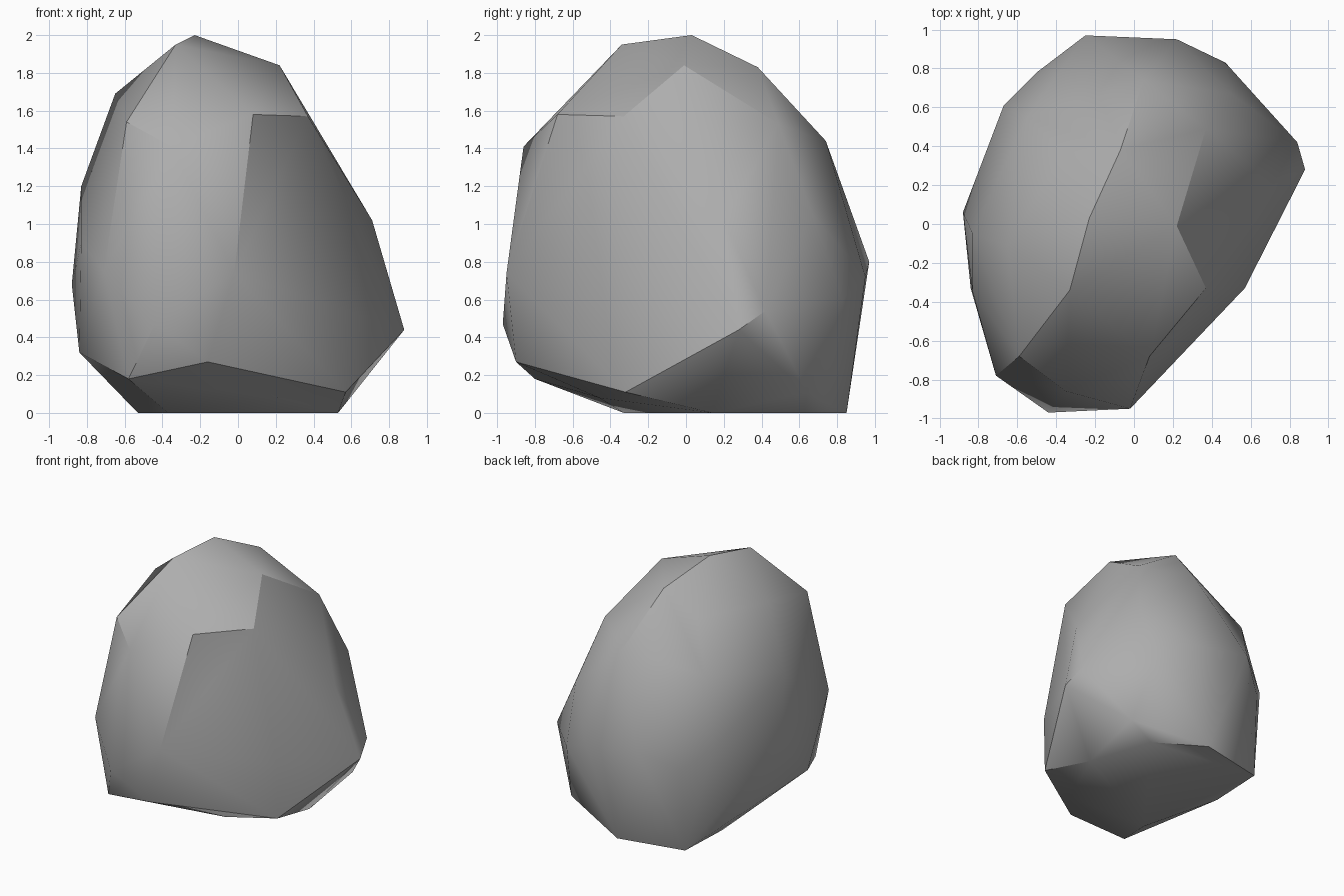
import bpy
import bmesh
import math

default_cube = bpy.data.objects.get("Cube")
if default_cube:
    bpy.data.objects.remove(default_cube, do_unlink=True)


def make_material(name, colour):
    material = bpy.data.materials.new(name)
    material.use_nodes = True
    material.diffuse_color = colour
    shader = material.node_tree.nodes["Principled BSDF"]
    shader.inputs["Base Color"].default_value = colour
    shader.inputs["Roughness"].default_value = 0.9
    return material


# Corners of the boulder, chipped level by level from peak to base
crown = [
    (-.23, .03, 2), (-.33, -.34, 1.95), (-.07, .38, 1.83), (.22, -.01, 1.84),
    (-.65, -.11, 1.69), (-.36, .37, 1.66),
]
shoulder = [
    (.37, .49, 1.53), (.37, -.33, 1.57), (.08, -.68, 1.58), (-.59, -.68, 1.54),
    (-.35, -.86, 1.41), (.05, .74, 1.44), (-.55, .55, 1.33), (-.83, -.05, 1.2),
]
waist = [
    (.71, .2, 1.02), (.5, .67, 1.05), (-.4, -.92, .9), (-.83, -.35, .9),
    (-.25, .97, .8), (-.67, .61, .8), (-.71, -.78, .75), (-.02, -.95, .74),
    (.22, .95, .72), (-.88, .06, .68), (-.5, .78, .65),
]
belly = [
    (.47, .83, .6), (.84, .42, .54), (.57, -.33, .54), (-.44, -.97, .47),
    (.88, .28, .44), (-.84, -.33, .32), (-.16, -.9, .27), (-.58, -.8, .18),
    (.57, -.32, .11), (.56, .64, .11), (.21, -.46, .08),
]
base = [
    (.53, .14, 0), (.37, .63, 0), (.01, .85, 0), (-.51, .74, 0),
    (-.53, .3, 0), (-.37, -.33, 0),
]


def wrap_corners(name, levels, material):
    """Stretch a tight convex skin over every level of corners."""
    bm = bmesh.new()
    for level in levels:
        for corner in level:
            bm.verts.new(corner)
    result = bmesh.ops.convex_hull(bm, input=bm.verts[:])
    # Drop any corner that ended up inside the skin
    loose = {g for g in result["geom_interior"] if isinstance(g, bmesh.types.BMVert)}
    loose.update(v for v in bm.verts if not v.link_faces)
    bmesh.ops.delete(bm, geom=list(loose), context="VERTS")
    # Merge nearly coplanar triangles into broad chipped facets
    bmesh.ops.dissolve_limit(bm, angle_limit=math.radians(3),
                             verts=bm.verts[:], edges=bm.edges[:])
    bmesh.ops.recalc_face_normals(bm, faces=bm.faces[:])
    mesh = bpy.data.meshes.new(name)
    bm.to_mesh(mesh)
    bm.free()
    mesh.materials.append(material)
    obj = bpy.data.objects.new(name, mesh)
    bpy.context.collection.objects.link(obj)
    return obj


stone = make_material("stone grey", (.42, .42, .42, 1))
boulder = wrap_corners("boulder", [crown, shoulder, waist, belly, base], stone)

# Worn surface: soft over shallow angles, crisp on the hard breaks
bpy.ops.object.select_all(action="DESELECT")
boulder.select_set(True)
bpy.context.view_layer.objects.active = boulder
bpy.ops.object.shade_smooth_by_angle(angle=math.radians(32))
